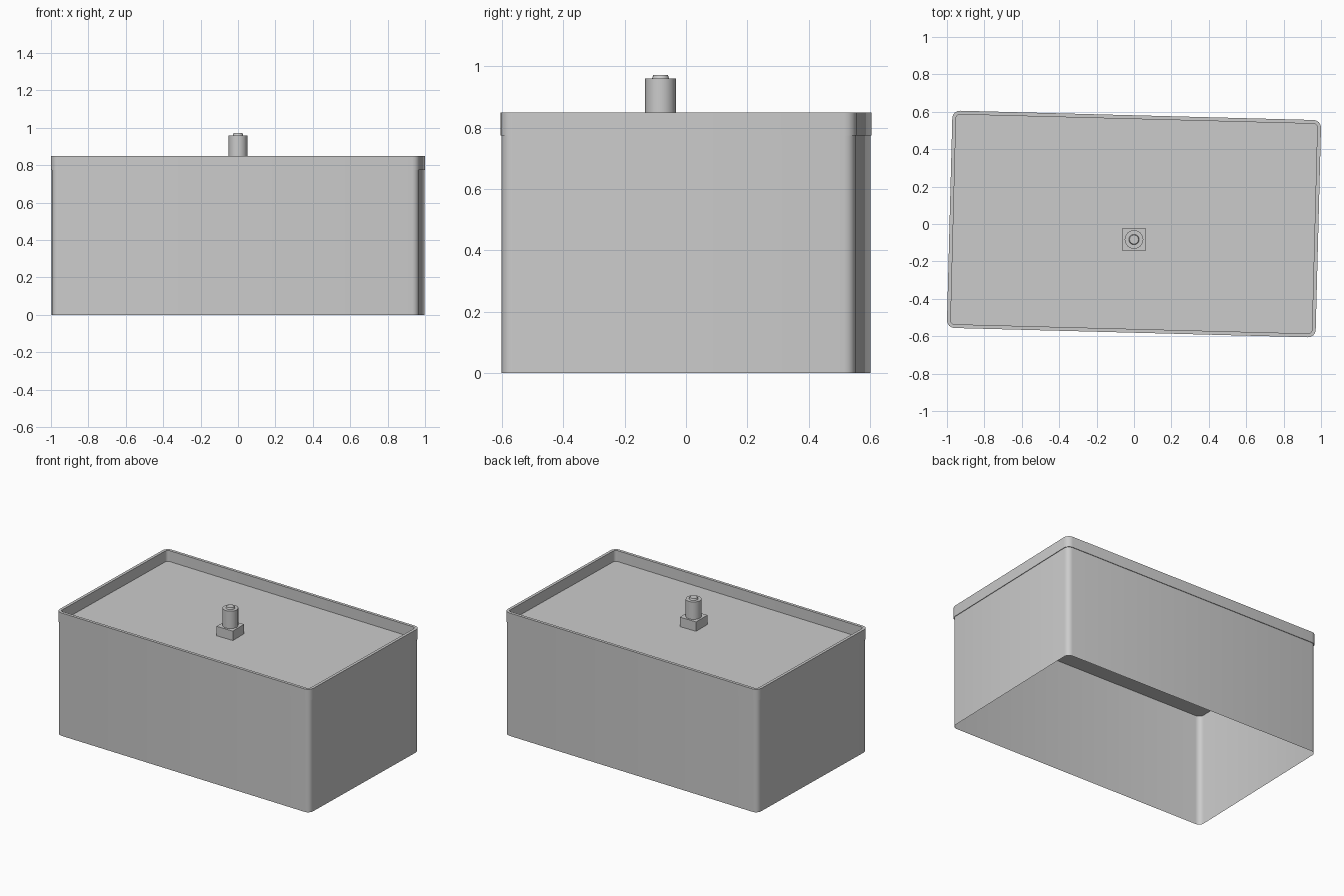
import bpy
import bmesh
import math
from mathutils import Matrix

cube = bpy.data.objects.get("Cube")
if cube:
    bpy.data.objects.remove(cube, do_unlink=True)

grey = bpy.data.materials.new("light_grey")
grey.use_nodes = True
COLOUR = (0.6, 0.6, 0.6, 1)
grey.diffuse_color = COLOUR
grey.node_tree.nodes["Principled BSDF"].inputs["Base Color"].default_value = COLOUR

TURN = Matrix.Rotation(math.radians(-1.5), 4, "Z")  # the bin sits slightly askew
HALF_X, HALF_Y, RADIUS = 0.986, 0.581, 0.04
FLOOR_Z, RIM_Z = 0.775, 0.85


def rounded_loop(bm, inset, z, steps=4):
    """Ring of vertices round a rounded rectangle."""
    r = RADIUS - inset
    verts = []
    for quarter, (sx, sy) in enumerate([(1, 1), (-1, 1), (-1, -1), (1, -1)]):
        for i in range(steps + 1):
            a = math.pi / 2 * (quarter + i / steps)
            x = sx * (HALF_X - RADIUS) + r * math.cos(a)
            y = sy * (HALF_Y - RADIUS) + r * math.sin(a)
            verts.append(bm.verts.new((x, y, z)))
    return verts


def bridge(bm, low, high):
    n = len(low)
    for i in range(n):
        j = (i + 1) % n
        bm.faces.new((low[i], low[j], high[j], high[i]))


def finish(bm, name):
    mesh = bpy.data.meshes.new(name)
    bm.to_mesh(mesh)
    bm.free()
    mesh.materials.append(grey)
    obj = bpy.data.objects.new(name, mesh)
    bpy.context.collection.objects.link(obj)
    bpy.ops.object.select_all(action="DESELECT")
    obj.select_set(True)
    bpy.context.view_layer.objects.active = obj
    bpy.ops.object.shade_smooth_by_angle(angle=math.radians(30))
    return obj


# Thin outer wall, open underneath
bm = bmesh.new()
bridge(bm, rounded_loop(bm, 0.004, 0), rounded_loop(bm, 0.004, FLOOR_Z))
bm.transform(TURN)
finish(bm, "bin_wall")

# Shallow tray: outer band, rim, inner wall and floor
bm = bmesh.new()
loops = [rounded_loop(bm, inset, z) for inset, z in
         [(0, FLOOR_Z), (0, RIM_Z), (0.02, RIM_Z), (0.02, FLOOR_Z)]]
for k in range(3):
    bridge(bm, loops[k], loops[k + 1])
bridge(bm, loops[3], loops[0])
bm.faces.new(loops[3])
bm.transform(TURN)
finish(bm, "lid_tray")

# Handle in the tray
KNOB_Y = -0.083
bm = bmesh.new()
bmesh.ops.create_cube(bm, size=1, matrix=Matrix.Translation((0, KNOB_Y, 0.807))
                      @ Matrix.Diagonal((0.124, 0.124, 0.066, 1)))
finish(bm, "handle_base")


def post(name, r_low, r_high, z_low, z_high):
    bm = bmesh.new()
    bmesh.ops.create_cone(bm, cap_ends=True, segments=16, radius1=r_low, radius2=r_high,
                          depth=z_high - z_low,
                          matrix=Matrix.Translation((0, KNOB_Y, (z_low + z_high) / 2)))
    finish(bm, name)


post("handle_post", 0.05, 0.05, 0.84, 0.96)
post("handle_tip", 0.028, 0.024, 0.96, 0.972)
